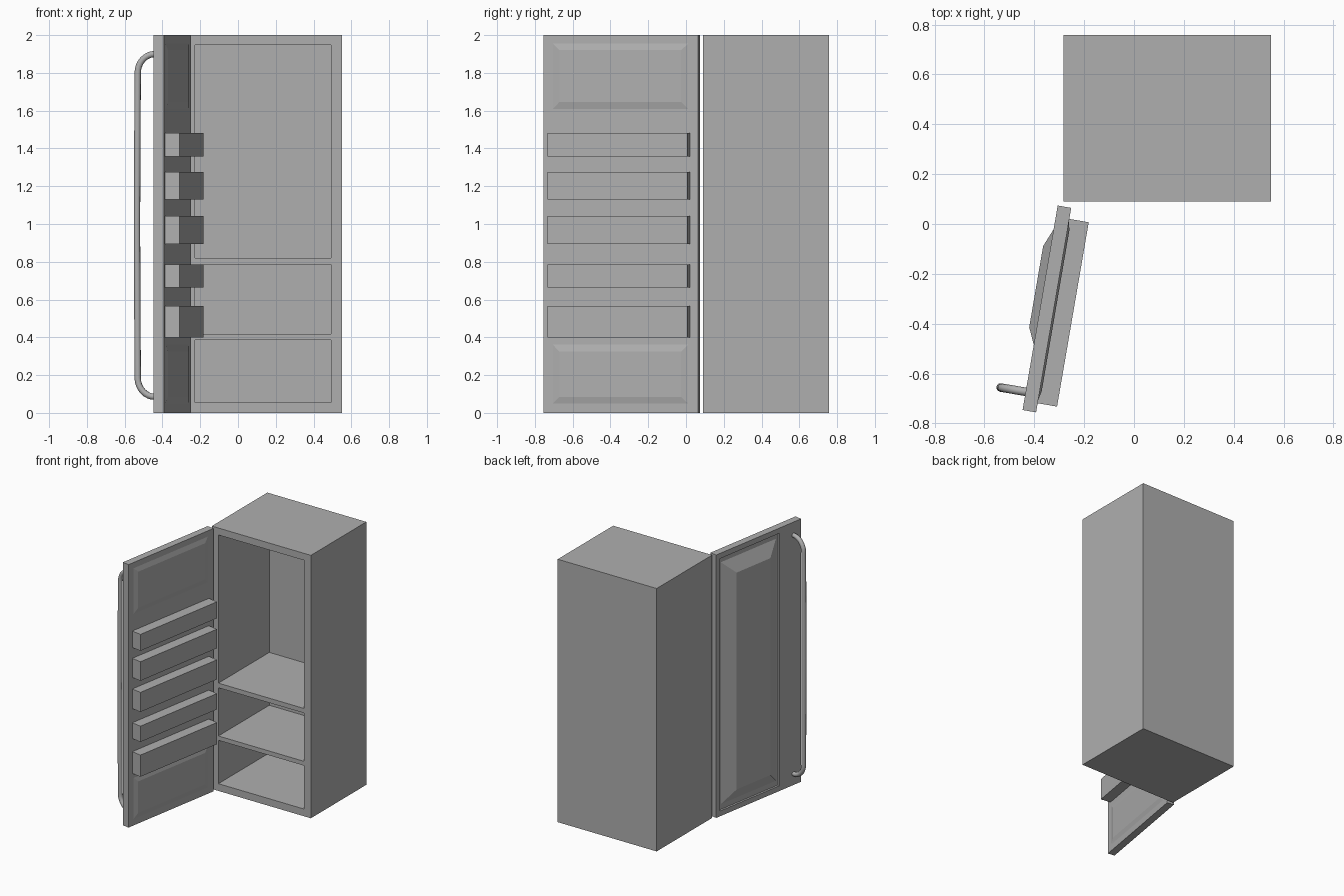
import bpy, bmesh
from math import radians, sin, cos, pi
from mathutils import Matrix

if "Cube" in bpy.data.objects:
    bpy.data.objects.remove(bpy.data.objects["Cube"])

# Door frame: local X = into the door (inner side), local -Y = away from the hinge
DOOR = Matrix.Translation((-0.306, 0.074, 0)) @ Matrix.Rotation(radians(-9.75), 4, 'Z')

GREY = bpy.data.materials.new("mid_grey")
GREY.diffuse_color = (0.43, 0.43, 0.43, 1)
GREY.use_nodes = True
GREY.node_tree.nodes["Principled BSDF"].inputs["Base Color"].default_value = GREY.diffuse_color


def frustum(name, base, top, matrix=None):
    """Solid between two rectangles in the YZ plane, each (x, y0, y1, z0, z1)."""
    bm = bmesh.new()
    rings = []
    for x, y0, y1, z0, z1 in (base, top):
        rings.append([bm.verts.new((x, y, z))
                      for y, z in ((y0, z0), (y1, z0), (y1, z1), (y0, z1))])
    a, b = rings
    bm.faces.new(a)
    bm.faces.new(b)
    for i in range(4):
        j = (i + 1) % 4
        bm.faces.new((a[i], a[j], b[j], b[i]))
    bmesh.ops.recalc_face_normals(bm, faces=bm.faces)
    mesh = bpy.data.meshes.new(name)
    bm.to_mesh(mesh)
    bm.free()
    mesh.materials.append(GREY)
    ob = bpy.data.objects.new(name, mesh)
    bpy.context.collection.objects.link(ob)
    if matrix:
        ob.matrix_world = matrix
    return ob


def box(name, x0, x1, y0, y1, z0, z1, matrix=None):
    return frustum(name, (x0, y0, y1, z0, z1), (x1, y0, y1, z0, z1), matrix)


def carve(ob, cutter):
    """Cut a pocket and discard the cutter."""
    cutter.hide_render = True
    mod = ob.modifiers.new("pocket", 'BOOLEAN')
    mod.operation = 'DIFFERENCE'
    mod.solver = 'EXACT'
    mod.object = cutter
    bpy.context.view_layer.objects.active = ob
    bpy.ops.object.modifier_apply(modifier=mod.name)
    bpy.data.objects.remove(cutter)


# Cabinet with three open compartments
cabinet = box("cabinet", -0.283, 0.55, 0.09, 0.757, 0, 2)
for z0, z1 in ((0.055, 0.385), (0.418, 0.785), (0.82, 1.947)):
    carve(cabinet, box("compartment_cutter", -0.228, 0.493, 0, 0.702, z0, z1))

# Door slab with a shallow pocket on the outside
door = box("door", 0, 0.055, -0.832, 0, 0, 2, DOOR)
carve(door, box("panel_cutter", -0.1, 0.015, -0.62, -0.035, 0.04, 1.96, DOOR))

# Raised outer panel, sloped all round
frustum("outer_panel", (0.015, -0.6, -0.06, 0.08, 1.92),
        (-0.03, -0.5, -0.17, 0.17, 1.82), DOOR)

# Raised pads on the inside, above and below the bins
for name, z0, z1 in (("upper_pad", 1.6, 1.965), ("lower_pad", 0.04, 0.37)):
    frustum(name, (0.053, -0.79, -0.045, z0, z1),
            (0.063, -0.745, -0.09, z0 + 0.045, z1 - 0.045), DOOR)

# Door bins
for i, (z0, z1) in enumerate(((0.4, 0.565), (0.665, 0.785), (0.893, 1.042),
                              (1.13, 1.275), (1.358, 1.483))):
    box(f"door_bin_{i + 1}", 0.053, 0.134, -0.795, -0.045, z0, z1, DOOR)

# Bent tube handle: quarter ellipse at each end
quarter = [(-0.005 - 0.093 * sin(t * pi / 16), 0.085 + 0.1 * (1 - cos(t * pi / 16)))
           for t in range(9)]
path = quarter + [(-0.102, 1.0)] + [(x, 1.985 - z) for x, z in reversed(quarter)]
path = [(0.01, 0.085)] + path + [(0.01, 1.90)]
curve = bpy.data.curves.new("door_handle", 'CURVE')
curve.dimensions = '3D'
curve.bevel_depth = 0.017
curve.bevel_resolution = 3
curve.use_fill_caps = True
curve.materials.append(GREY)
spline = curve.splines.new('POLY')
spline.points.add(len(path) - 1)
for p, (x, z) in zip(spline.points, path):
    p.co = (x, -0.758, z, 1)
handle = bpy.data.objects.new("door_handle", curve)
bpy.context.collection.objects.link(handle)
handle.matrix_world = DOOR
bpy.ops.object.select_all(action='DESELECT')
handle.select_set(True)
bpy.context.view_layer.objects.active = handle
bpy.ops.object.convert(target='MESH')
bpy.ops.object.shade_smooth_by_angle(angle=radians(40))
